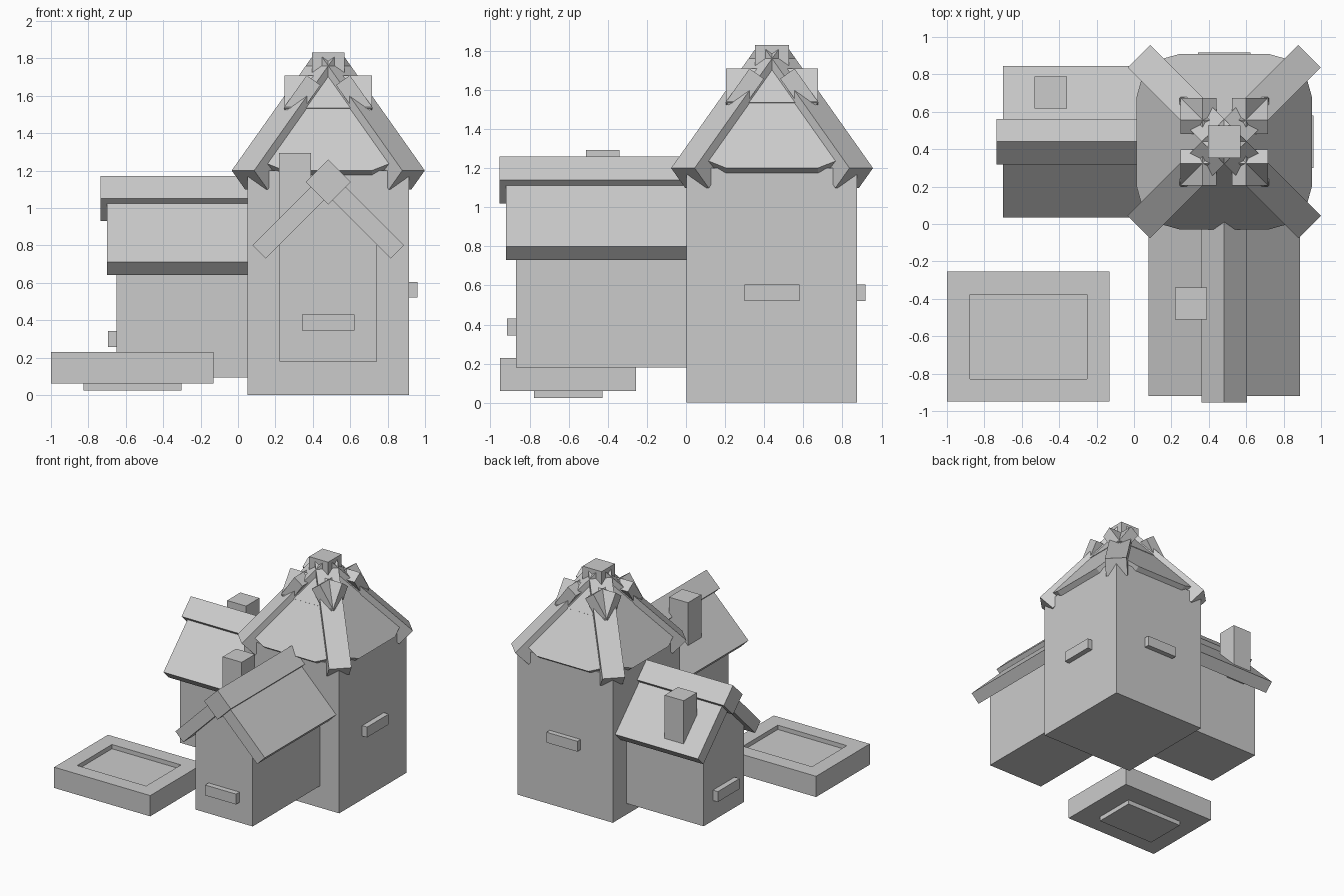
import bpy, bmesh, math
from mathutils import Matrix, Vector

if "Cube" in bpy.data.objects:
    bpy.data.objects.remove(bpy.data.objects["Cube"])

CX, CY = 0.4825, 0.44          # tower axis
CENTRE = Matrix.Translation((CX, CY, 0))


def turn(deg):
    return CENTRE @ Matrix.Rotation(math.radians(deg), 4, 'Z')


def finish(name, bm):
    bmesh.ops.recalc_face_normals(bm, faces=bm.faces)
    me = bpy.data.meshes.new(name)
    bm.to_mesh(me)
    bm.free()
    ob = bpy.data.objects.new(name, me)
    bpy.context.collection.objects.link(ob)
    return ob


def prism(name, pts, offset, mat=Matrix()):
    """Extrude a flat polygon of 3D points by an offset vector."""
    bm = bmesh.new()
    face = bm.faces.new([bm.verts.new(p) for p in pts])
    ext = bmesh.ops.extrude_face_region(bm, geom=[face], use_keep_orig=True)
    top = [v for v in ext['geom'] if isinstance(v, bmesh.types.BMVert)]
    bmesh.ops.translate(bm, verts=top, vec=Vector(offset))
    bm.transform(mat)
    return finish(name, bm)


def box(name, x0, x1, y0, y1, z0, z1, mat=Matrix()):
    return prism(name, [(x0, y0, z0), (x1, y0, z0), (x1, y1, z0), (x0, y1, z0)],
                 (0, 0, z1 - z0), mat)


# ---- gabled wings, modelled along local -y from the tower axis
def wing(side, deg, end, dz, chimney_x, chimney_y, chimney_top):
    m = turn(deg) @ Matrix.Translation((0, 0, dz))
    inner = -0.37

    def run(name, profile, y):
        prism(side + name, [(x, y, z) for x, z in profile], (0, inner - y, 0), m)

    run("_wing_body", [(-.26, .18), (.26, .18), (.26, .88), (0, 1.1), (-.26, .88)], end)
    for s, n in ((-1, "_roof_slab_a"), (1, "_roof_slab_b")):
        run(n, [(s * .405, .80), (0, 1.205), (0, 1.065), (s * .335, .73)], end - .05)
    run("_ridge_beam", [(0, 1.258), (.121, 1.138), (0, 1.018), (-.121, 1.138)], end - .085)
    box(side + "_window", -.14, .14, end - .045, end + .02, .345, .43, m)
    box(side + "_chimney", chimney_x - .086, chimney_x + .086,
        chimney_y - .086, chimney_y + .086, .86 if deg == 0 else .78, chimney_top, m)


wing("front", 0, -1.31, 0, -.177, -.865, 1.293)
wing("left", -90, -1.1325, -.088, -.263, -.9275, 1.21)

# ---- tower with windows on the right and back
box("tower", .05, .915, 0.003, .875, 0, 1.2)
for name, deg in (("right_tower_window", 90), ("back_tower_window", 180)):
    box(name, -.14, .14, -.477, -.40, .52, .605, turn(deg))

# ---- tower roof: four panels, four upper bands, four hip beams, a cap
SLOPE = math.sqrt(2)
NORMAL = Vector((0, -math.sqrt(2 / 3), math.sqrt(1 / 3)))


def on_roof(u, h, lift=0.0):
    return Vector((u, -h, 1.865 - SLOPE * h)) + NORMAL * lift


half = [(.235, .47), (.335, .442), (.02, .11)]
outline = half + [(-u, h) for u, h in reversed(half)]
for i in range(4):
    m = turn(90 * i)
    prism("roof_panel", [on_roof(u, h) for u, h in outline], NORMAL * -.05, m)
    prism("upper_roof_band",
          [on_roof(u, h, .004) for u, h in ((-.235, .235), (.235, .235), (.235, .112), (-.235, .112))],
          NORMAL * -.09, m)
    prism("hip_beam",
          [(-.085, -d, z) for d, z in ((.645, 1.2), (.025, 1.82), (-.077, 1.718), (.543, 1.098))],
          (.17, 0, 0), turn(90 * i + 45))
box("roof_cap", -.086, .086, -.086, .086, 1.6, 1.83, CENTRE)

# ---- pool with a sunken floor
bm = bmesh.new()
bmesh.ops.create_cube(bm, size=1)
bm.transform(Matrix.Translation((-.565, -.6025, .145)) @ Matrix.Diagonal((.87, .695, .17, 1)))
top = max(bm.faces, key=lambda f: f.calc_center_median().z)
bmesh.ops.inset_region(bm, faces=[top], thickness=.173)
ext = bmesh.ops.extrude_face_region(bm, geom=[top])
bmesh.ops.translate(bm, vec=(0, 0, -.035),
                    verts=[v for v in ext['geom'] if isinstance(v, bmesh.types.BMVert)])
if top.is_valid:
    bm.faces.remove(top)
finish("pool", bm)
box("pool_base", -.827, -.303, -.777, -.428, .023, .065)
